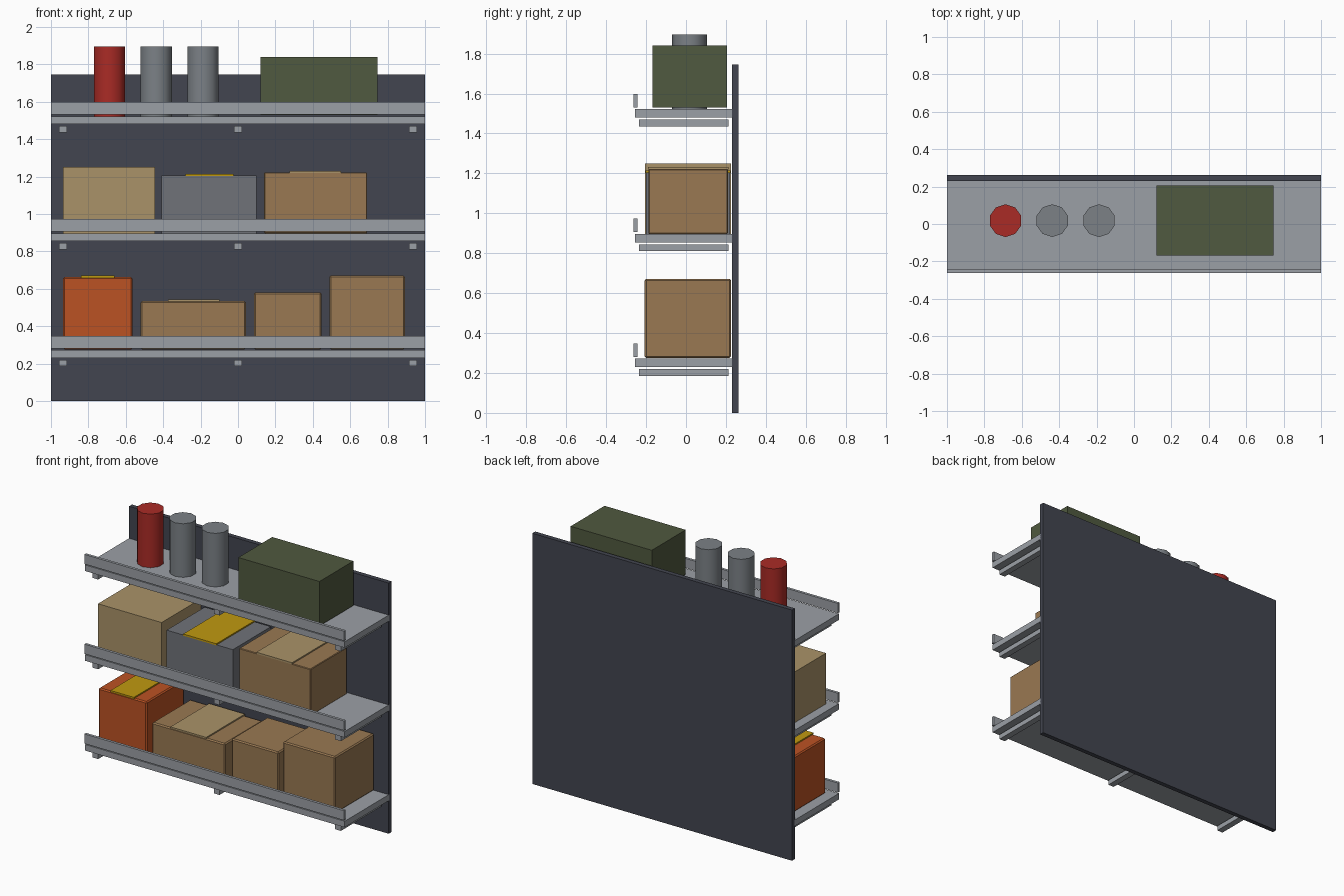
import bpy, math

if "Cube" in bpy.data.objects:
    bpy.data.objects.remove(bpy.data.objects["Cube"])


def material(name, rgb):
    m = bpy.data.materials.new(name)
    m.diffuse_color = (*rgb, 1)
    m.use_nodes = True
    m.node_tree.nodes["Principled BSDF"].inputs["Base Color"].default_value = m.diffuse_color
    return m


DARK = material("dark_steel", (0.055, 0.06, 0.08))
STEEL = material("shelf_steel", (0.33, 0.35, 0.38))
CARD = material("cardboard", (0.32, 0.19, 0.085))
TAN = material("tan", (0.40, 0.29, 0.14))
ORANGE = material("orange", (0.50, 0.085, 0.017))
YELLOW = material("yellow", (0.53, 0.32, 0.005))
GREY = material("mid_grey", (0.16, 0.17, 0.19))
CAN = material("can_grey", (0.20, 0.22, 0.24))
GREEN = material("olive", (0.08, 0.10, 0.05))
RED = material("red", (0.40, 0.024, 0.019))


def box(name, x, y, z, mat, bevel=0):
    """Box from (min, max) ranges on each axis."""
    r = (x, y, z)
    bpy.ops.mesh.primitive_cube_add(size=1, location=[(a + b) / 2 for a, b in r])
    o = bpy.context.object
    o.name = name
    o.scale = [b - a for a, b in r]
    bpy.ops.object.transform_apply(location=False, rotation=False, scale=True)
    o.data.materials.append(mat)
    if bevel:
        m = o.modifiers.new("edge", 'BEVEL')
        m.width = bevel
        m.segments = 1
    return o


def carton(name, x, y, z, mat, tape=None, tape_mat=None, bevel=0):
    """Carton with an optional flat strip of tape running front to back."""
    box(name, x, y, z, mat, bevel)
    if tape:
        box(name + "_tape", tape, (y[0] - 0.003, y[1] + 0.003),
            (z[1] - 0.003, z[1] + 0.009), tape_mat)


# Back panel
box("back_panel", (-1, 1), (0.23, 0.262), (0, 1.745), DARK)

# Shelves with front lip and support brackets
for i in range(3):
    h = 0.625 * i
    box(f"shelf_{i}", (-1, 1), (-0.255, 0.236), (0.23 + h, 0.272 + h), STEEL)
    box(f"shelf_lip_{i}", (-1, 1), (-0.262, -0.243), (0.281 + h, 0.348 + h), STEEL)
    for j, x in enumerate((-0.935, 0, 0.935)):
        box(f"bracket_{i}_{j}", (x - 0.022, x + 0.022), (-0.235, 0.212),
            (0.186 + h, 0.22 + h), STEEL)

# Bottom shelf cartons
b = 0.275
carton("orange_carton", (-0.935, -0.563), (-0.2, 0.215), (b, 0.662), ORANGE, (-0.84, -0.66), YELLOW, 0.008)
carton("wide_carton", (-0.52, 0.042), (-0.205, 0.215), (b, 0.535), CARD, (-0.375, -0.1), TAN, 0.008)
carton("small_carton", (0.085, 0.447), (-0.195, 0.2), (b, 0.58), CARD, bevel=0.008)
carton("tall_carton", (0.49, 0.892), (-0.207, 0.225), (b, 0.672), CARD, bevel=0.008)

# Middle shelf cartons
b = 0.897
carton("tan_carton", (-0.935, -0.445), (-0.205, 0.226), (b, 1.25), TAN)
carton("grey_case", (-0.41, 0.1), (-0.2, 0.22), (b, 1.205), GREY, (-0.28, -0.025), YELLOW)
carton("taped_carton", (0.14, 0.69), (-0.188, 0.21), (b, 1.222), CARD, (0.275, 0.55), TAN, 0.004)

# Top shelf canisters and crate
for i, mat in enumerate((RED, CAN, CAN)):
    bpy.ops.mesh.primitive_cylinder_add(vertices=10, radius=0.0875, depth=0.373,
                                        location=(-0.687 + 0.25 * i, 0.018, 1.7085))
    o = bpy.context.object
    o.name = f"canister_{i}"
    o.data.materials.append(mat)
    bpy.ops.object.shade_smooth_by_angle(angle=math.radians(40))
box("olive_crate", (0.12, 0.745), (-0.168, 0.205), (1.53, 1.84), GREEN)
